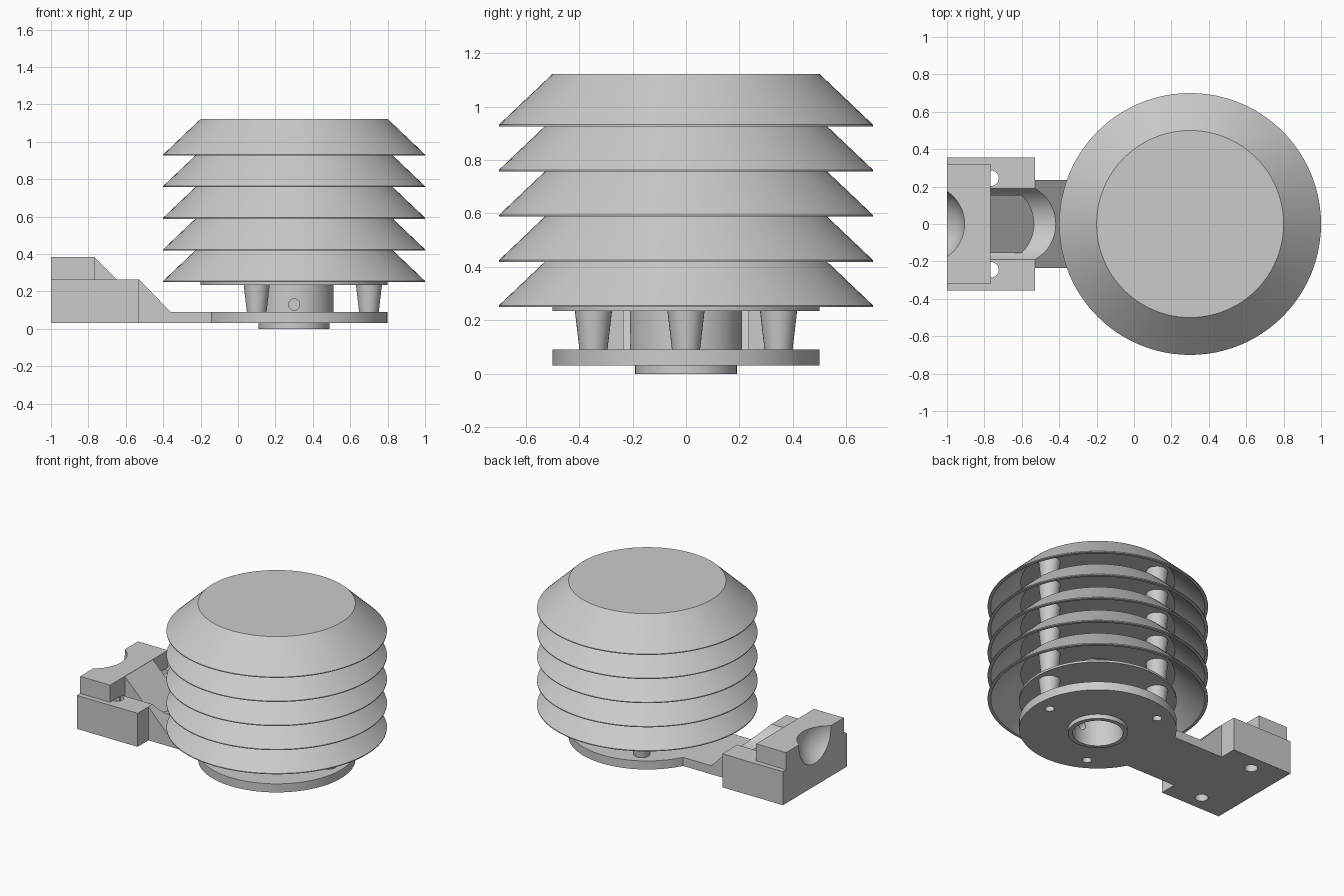
import bpy, bmesh, math
from mathutils import Matrix, Vector

if "Cube" in bpy.data.objects:
    bpy.data.objects.remove(bpy.data.objects["Cube"])

CX = 0.3          # axis of the louvre stack
POST_RING = 0.4   # distance of the posts from that axis
POSTS = [(CX + POST_RING * math.cos(math.radians(a)),
          POST_RING * math.sin(math.radians(a))) for a in (0, 120, 240)]

grey = bpy.data.materials.new("light_grey")
grey.use_nodes = True
colour = (0.6, 0.6, 0.6, 1)
grey.diffuse_color = colour
grey.node_tree.nodes["Principled BSDF"].inputs["Base Color"].default_value = colour


def finish(name, bm):
    bmesh.ops.recalc_face_normals(bm, faces=bm.faces)
    mesh = bpy.data.meshes.new(name)
    bm.to_mesh(mesh)
    bm.free()
    mesh.materials.append(grey)
    ob = bpy.data.objects.new(name, mesh)
    bpy.context.collection.objects.link(ob)
    return ob


def lathe(name, profile, steps=96):
    """Spin a closed (radius, z) outline about the stack axis."""
    bm = bmesh.new()
    verts = [bm.verts.new((CX + r, 0, z)) for r, z in profile]
    edges = [bm.edges.new((verts[i - 1], v)) for i, v in enumerate(verts)]
    bmesh.ops.spin(bm, geom=verts + edges, cent=(CX, 0, 0), axis=(0, 0, 1),
                   angle=math.tau, steps=steps, use_merge=True)
    bmesh.ops.remove_doubles(bm, verts=bm.verts, dist=1e-5)
    return finish(name, bm)


def prism(name, outline, half_width):
    """Extrude an (x, z) outline across y."""
    bm = bmesh.new()
    face = bm.faces.new([bm.verts.new((x, -half_width, z)) for x, z in outline])
    out = bmesh.ops.extrude_face_region(bm, geom=[face])
    bmesh.ops.translate(bm, vec=(0, 2 * half_width, 0),
                        verts=[v for v in out["geom"] if isinstance(v, bmesh.types.BMVert)])
    return finish(name, bm)


def box(name, x0, x1, z0, z1, half_width):
    return prism(name, [(x0, z0), (x1, z0), (x1, z1), (x0, z1)], half_width)


def rod(name, start, end, r1, r2=None, sides=32):
    """Cylinder or cone between two points."""
    a, b = Vector(start), Vector(end)
    turn = (b - a).to_track_quat('Z', 'Y').to_matrix().to_4x4()
    bm = bmesh.new()
    bmesh.ops.create_cone(bm, cap_ends=True, segments=sides, radius1=r1,
                          radius2=r2 or r1, depth=(b - a).length,
                          matrix=Matrix.Translation((a + b) / 2) @ turn)
    return finish(name, bm)


def activate(ob):
    bpy.ops.object.select_all(action='DESELECT')
    ob.select_set(True)
    bpy.context.view_layer.objects.active = ob


def combine(target, other, operation='DIFFERENCE'):
    mod = target.modifiers.new("combine", 'BOOLEAN')
    mod.operation, mod.object, mod.solver = operation, other, 'EXACT'
    activate(target)
    bpy.ops.object.modifier_apply(modifier=mod.name)
    bpy.data.objects.remove(other)


# Bracket: clamp block and sloping arm, with a round trough along x
bracket = box("mounting_bracket", -1, -0.53, 0.03, 0.265, 0.355)
arm = prism("arm", [(-0.7, 0.03), (0.05, 0.03), (0.05, 0.09), (-0.36, 0.09),
                    (-0.53, 0.265), (-0.7, 0.265)], 0.235)
combine(bracket, arm, 'UNION')
combine(bracket, rod("trough", (-1.2, 0, 0.364), (0, 0, 0.364), 0.214, sides=96))
for y in (-0.245, 0.245):
    combine(bracket, rod("bolt_hole", (-0.765, y, -0.1), (-0.765, y, 0.5), 0.042))

# Raised stop that closes the outer end of the trough
combine(bracket, box("stop", -1, -0.768, 0.265, 0.385, 0.32), 'UNION')
combine(bracket, box("stop_core", -1, -0.768, 0.1, 0.385, 0.215), 'UNION')
combine(bracket, prism("stop_ramp", [(-0.9, 0.1), (-0.485, 0.1), (-0.77, 0.385),
                                     (-0.9, 0.385)], 0.155), 'UNION')
bm = bmesh.new()
bmesh.ops.create_uvsphere(bm, u_segments=64, v_segments=32, radius=0.21,
                          matrix=Matrix.Translation((-1.115, 0, 0.364)))
combine(bracket, finish("round_notch", bm))

# Round base with its screw holes and central opening
base = lathe("base", [(0.165, 0.03), (0.5, 0.03), (0.5, 0.09), (0.165, 0.09)])
combine(bracket, rod("clearance", (CX, 0, -0.1), (CX, 0, 0.5), 0.45, sides=96))
combine(base, bracket, 'UNION')
base.name = "base_and_bracket"
for x, y in POSTS:
    combine(base, rod("screw_hole", (x, y, -0.1), (x, y, 0.08), 0.03))

# Sensor socket: tube with a lower collar and a set-screw hole
socket = lathe("sensor_socket", [(0.16, 0), (0.19, 0), (0.19, 0.05), (0.21, 0.08),
                                 (0.21, 0.24), (0.16, 0.24)])
combine(socket, rod("set_screw_hole", (CX, -0.5, 0.13), (CX, 0, 0.13), 0.03))

# Flat bottom plate, then five conical louvres; only the top one is closed
parts = [base, socket]
parts.append(lathe("bottom_plate", [(0.16, 0.235), (0.5, 0.235), (0.5, 0.25), (0.16, 0.25)]))
LOUVRES, PITCH, FIRST = 5, 0.169, 0.25
rims = [FIRST + PITCH * i for i in range(LOUVRES)]
for i, z in enumerate(rims):
    hole = 0.0 if i == LOUVRES - 1 else 0.2
    parts.append(lathe(f"louvre_{i + 1}", [
        (hole, z + 0.18), (0.49, z + 0.18), (0.68, z), (0.7, z),
        (0.7, z + 0.006), (0.5, z + 0.196), (hole, z + 0.196)]))

# Tapered posts between neighbouring plates
floors = [0.085, 0.245] + [z + 0.19 for z in rims[:-1]]
ceilings = [0.24] + [z + 0.185 for z in rims]
for level, (lo, hi) in enumerate(zip(floors, ceilings)):
    for n, (x, y) in enumerate(POSTS):
        parts.append(rod(f"post_{level + 1}_{n + 1}", (x, y, lo), (x, y, hi), 0.052, 0.07))

for ob in parts:
    activate(ob)
    bpy.ops.object.shade_smooth_by_angle(angle=math.radians(25))
